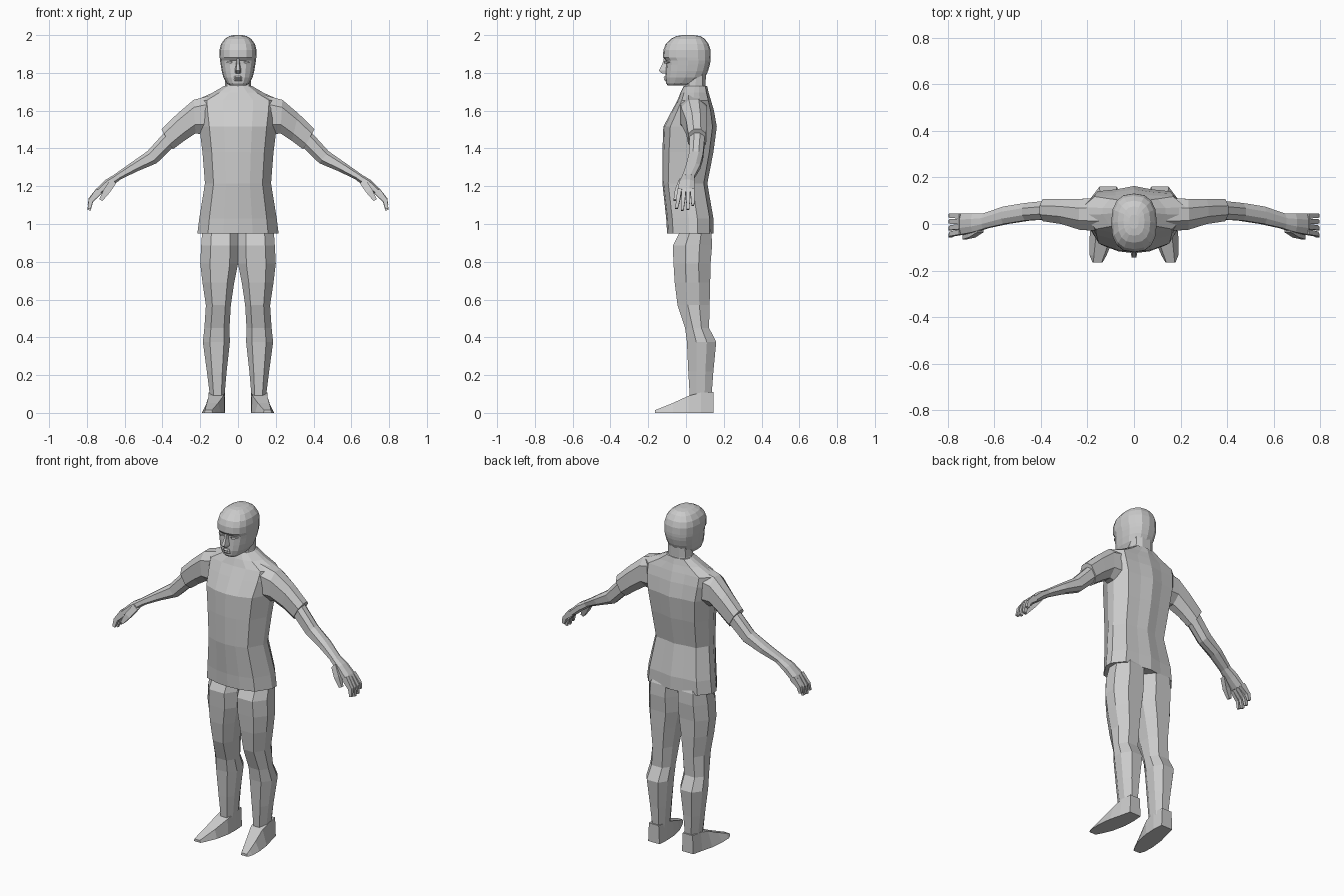
import bpy, bmesh, math

grey = bpy.data.materials.new("plain grey")
grey.diffuse_color = (0.6, 0.6, 0.6, 1)

OCT = [(.22, 0), (.74, 0), (1, .32), (1, .68), (.74, 1), (.22, 1), (0, .7), (0, .3)]
BOX = [(0, 0), (1, 0), (1, 1), (0, 1)]


def loft(name, rings, mirror=False):
    """Bridge equal rings of points, cap the ends, optionally mirror across x."""
    bm = bmesh.new()
    vs = [[bm.verts.new(p) for p in r] for r in rings]
    n = len(vs[0])
    for a, b in zip(vs, vs[1:]):
        for i in range(n):
            j = (i + 1) % n
            bm.faces.new((a[i], a[j], b[j], b[i]))
    bm.faces.new(vs[0])
    bm.faces.new(vs[-1])
    bmesh.ops.recalc_face_normals(bm, faces=bm.faces)
    me = bpy.data.meshes.new(name)
    bm.to_mesh(me)
    bm.free()
    me.materials.append(grey)
    ob = bpy.data.objects.new(name, me)
    bpy.context.collection.objects.link(ob)
    if mirror:
        ob.modifiers.new("mirror", 'MIRROR').use_mirror_merge = False
    return ob


def limb(name, sections, shape=OCT):
    """Section: edge point A (x, z), edge point B (x, z), front y, back y."""
    rings = [[(xa + (xb - xa) * s, y0 + (y1 - y0) * t, za + (zb - za) * s)
              for s, t in shape] for xa, za, xb, zb, y0, y1 in sections]
    return loft(name, rings, True)


def oval(w, f, b, z, n=16, power=.8):
    """Rounded horizontal ring with half width w, front y f and back y b."""
    pts = []
    for i in range(n):
        a = 2 * math.pi * i / n
        c, s = math.cos(a), math.sin(a)
        x = math.copysign(abs(c) ** power, c) * w
        y = math.copysign(abs(s) ** power, s) * (b - f) / 2 + (b + f) / 2
        pts.append((x, y, z))
    return pts


def torso_ring(z, w, f, b):
    d = b - f
    half = [(.36, f + .03 * d), (.74, f + .13 * d), (1, f + .48 * d),
            (1, f + .66 * d), (.76, b - .08 * d), (.36, b - .05 * d)]
    right = [(x * w, y, z) for x, y in half]
    left = [(-x, y, zz) for x, y, zz in reversed(right)]
    return [(0, f, z)] + right + [(0, b, z)] + left


# Shirt body, hem to collar
loft("shirt", [torso_ring(*r) for r in [
    (.95, .215, -.10, .145), (1.03, .205, -.105, .145), (1.215, .175, -.125, .113),
    (1.38, .188, -.125, .145), (1.515, .205, -.12, .163), (1.60, .218, -.075, .148),
    (1.655, .222, -.045, .132), (1.695, .135, -.03, .12), (1.73, .075, -.012, .112)]])

# Sleeves
limb("sleeve", [(.13, 1.685, .17, 1.47, -.03, .11), (.235, 1.657, .225, 1.48, -.025, .108),
                (.32, 1.585, .285, 1.44, 0, .108), (.405, 1.502, .345, 1.395, .012, .107)])

# Bare arms and palms
limb("arm", [(.38, 1.495, .345, 1.405, .02, .1), (.48, 1.385, .43, 1.322, .015, .09),
             (.57, 1.322, .53, 1.28, 0, .075), (.655, 1.262, .625, 1.235, -.02, .045)])
limb("palm", [(.65, 1.264, .622, 1.235, -.02, .045), (.70, 1.235, .67, 1.2, -.035, .046),
              (.752, 1.185, .718, 1.16, -.045, .046)])

# Fingers and thumb
for name, y, tip, drop in [("index_finger", -.034, -.05, .01), ("middle_finger", -.011, -.02, 0),
                           ("ring_finger", .012, .01, .004), ("little_finger", .035, .036, .025)]:
    m = (y + tip) / 2
    limb(name, [(.75, 1.188, .722, 1.162, y - .011, y + .011),
                (.79, 1.125 + drop / 2, .768, 1.115 + drop / 2, m - .01, m + .01),
                (.796, 1.075 + drop, .78, 1.07 + drop, tip - .007, tip + .007)], BOX)
limb("thumb", [(.672, 1.24, .645, 1.215, -.035, -.005), (.71, 1.185, .68, 1.165, -.058, -.03),
               (.735, 1.13, .718, 1.122, -.066, -.048)], BOX)

# Trouser legs, waist to ankle, joined at the crotch
limb("trouser_leg", [
    (0, .99, .17, .99, -.03, .12), (0, .955, .19, .955, -.035, .135),
    (0, .885, .195, .885, -.07, .138), (0, .79, .2, .79, -.066, .13),
    (.02, .69, .188, .69, -.06, .128), (.038, .57, .17, .57, -.045, .125),
    (.045, .45, .178, .45, -.005, .122), (.043, .375, .186, .375, .005, .16),
    (.06, .22, .165, .22, .012, .145), (.072, .085, .148, .085, .02, .135)])

# Shoes, heel to toe
loft("shoe", [[(x0, y, 0), (x1, y, 0), (t1, y, h), (t0, y, h)] for y, x0, x1, t0, t1, h in [
    (.145, .075, .15, .08, .145, .11), (.08, .07, .165, .07, .155, .108),
    (.012, .073, .183, .078, .155, .09), (-.07, .09, .192, .105, .165, .052),
    (-.135, .118, .19, .128, .172, .026), (-.165, .135, .178, .138, .174, .014)]], True)

# Neck
loft("neck", [oval(w, f, b, z, 10) for z, w, f, b in [
    (1.68, .088, -.02, .112), (1.735, .068, -.004, .106), (1.82, .066, 0, .108)]])

# Head, jaw to crown
loft("head", [oval(w, f, b, z) for z, w, f, b in [
    (1.732, .04, -.095, -.01), (1.745, .06, -.106, .06), (1.775, .077, -.11, .1),
    (1.81, .086, -.108, .117), (1.845, .092, -.106, .127), (1.865, .095, -.107, .13),
    (1.882, .097, -.122, .131), (1.92, .098, -.12, .13), (1.952, .09, -.108, .12),
    (1.98, .07, -.08, .1), (1.995, .045, -.05, .075), (2.0, .02, -.02, .04)]])

# Nose, bridge to nostrils
loft("nose", [[(-w, -.09, z), (-w * .5, y, z), (w * .5, y, z), (w, -.09, z)] for z, w, y in [
    (1.875, .01, -.117), (1.845, .013, -.126), (1.812, .02, -.144), (1.798, .018, -.128)]])

# Eyes, lips
limb("eye", [(.022, 1.857, .026, 1.857, -.108, -.09), (.037, 1.864, .037, 1.85, -.113, -.085),
             (.052, 1.862, .052, 1.852, -.106, -.08), (.062, 1.857, .064, 1.857, -.092, -.075)], BOX)
loft("lips", [[(-.028, -.095, z), (-.012, y, z), (.012, y, z), (.028, -.095, z)] for z, y in [
    (1.784, -.112), (1.776, -.119), (1.77, -.114), (1.764, -.118), (1.756, -.11)]])
